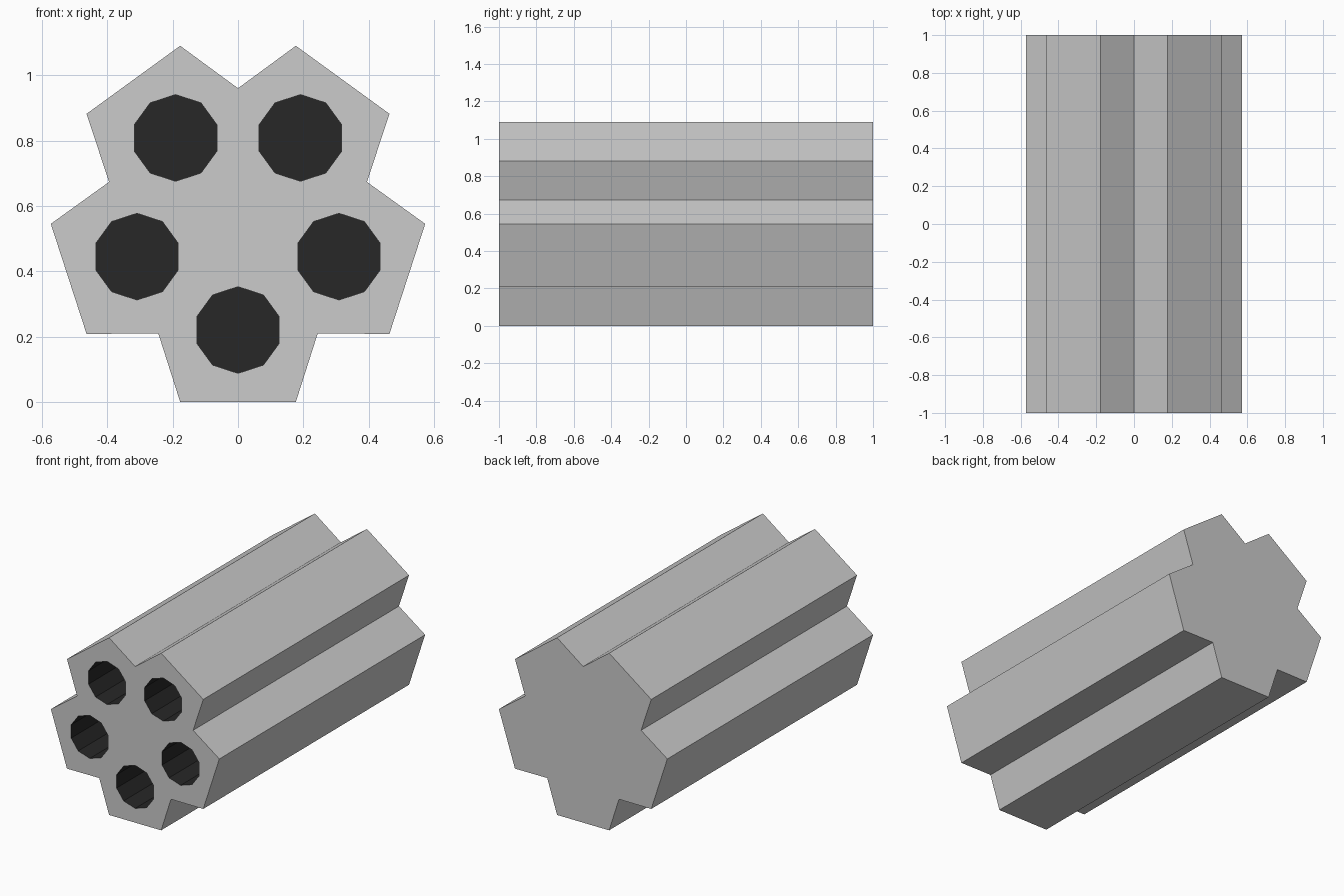
import bpy
import bmesh
from math import sin, cos, radians

if "Cube" in bpy.data.objects:
    bpy.data.objects.remove(bpy.data.objects["Cube"])

CENTRE_Z = 0.545
OUTER_R, NOTCH_R = 0.573, 0.415
BORE_RING_R, BORE_R, BORE_DEPTH = 0.325, 0.1325, 0.5


def polar(r, deg, cx=0.0, cz=CENTRE_Z):
    return cx + r * cos(radians(deg)), cz + r * sin(radians(deg))


def ring(bm, pts, y):
    return [bm.verts.new((x, y, z)) for x, z in pts]


def tube(bm, pts, y0, y1, mat):
    """Walls from y0 to y1 with a cap at y1; returns the open rim edges."""
    a, b = ring(bm, pts, y0), ring(bm, pts, y1)
    n = len(pts)
    for i in range(n):
        j = (i + 1) % n
        bm.faces.new((a[i], a[j], b[j], b[i])).material_index = mat
    bm.faces.new(b).material_index = mat
    return [bm.edges.get((a[i], a[(i + 1) % n])) for i in range(n)]


bm = bmesh.new()

# Body: decagon with a notch in every second side
outline = []
for k in range(5):
    a = 18 + 72 * k
    outline += [polar(OUTER_R, a - 18), polar(NOTCH_R, a), polar(OUTER_R, a + 18)]
rims = tube(bm, outline, -1, 1, 0)

# Five dark blind bores, one per lobe
for k in range(5):
    cx, cz = polar(BORE_RING_R, -90 + 72 * k)
    pts = [polar(BORE_R, 90 + 36 * i, cx, cz) for i in range(10)]
    rims += tube(bm, pts, -1, -1 + BORE_DEPTH, 1)

# Front plate filled around the bores
bmesh.ops.triangle_fill(bm, edges=rims, use_beauty=True, normal=(0, -1, 0))
bmesh.ops.recalc_face_normals(bm, faces=bm.faces)
bmesh.ops.dissolve_degenerate(bm, dist=1e-5, edges=bm.edges)

mesh = bpy.data.meshes.new("launcher_pod")
bm.to_mesh(mesh)
bm.free()

dark = bpy.data.materials.new("dark_bore")
dark.diffuse_color = (0.02, 0.02, 0.02, 1)
dark.use_nodes = True
dark.node_tree.nodes["Principled BSDF"].inputs["Base Color"].default_value = dark.diffuse_color
mesh.materials.append(None)
mesh.materials.append(dark)
pod = bpy.data.objects.new("launcher_pod", mesh)
bpy.context.collection.objects.link(pod)
